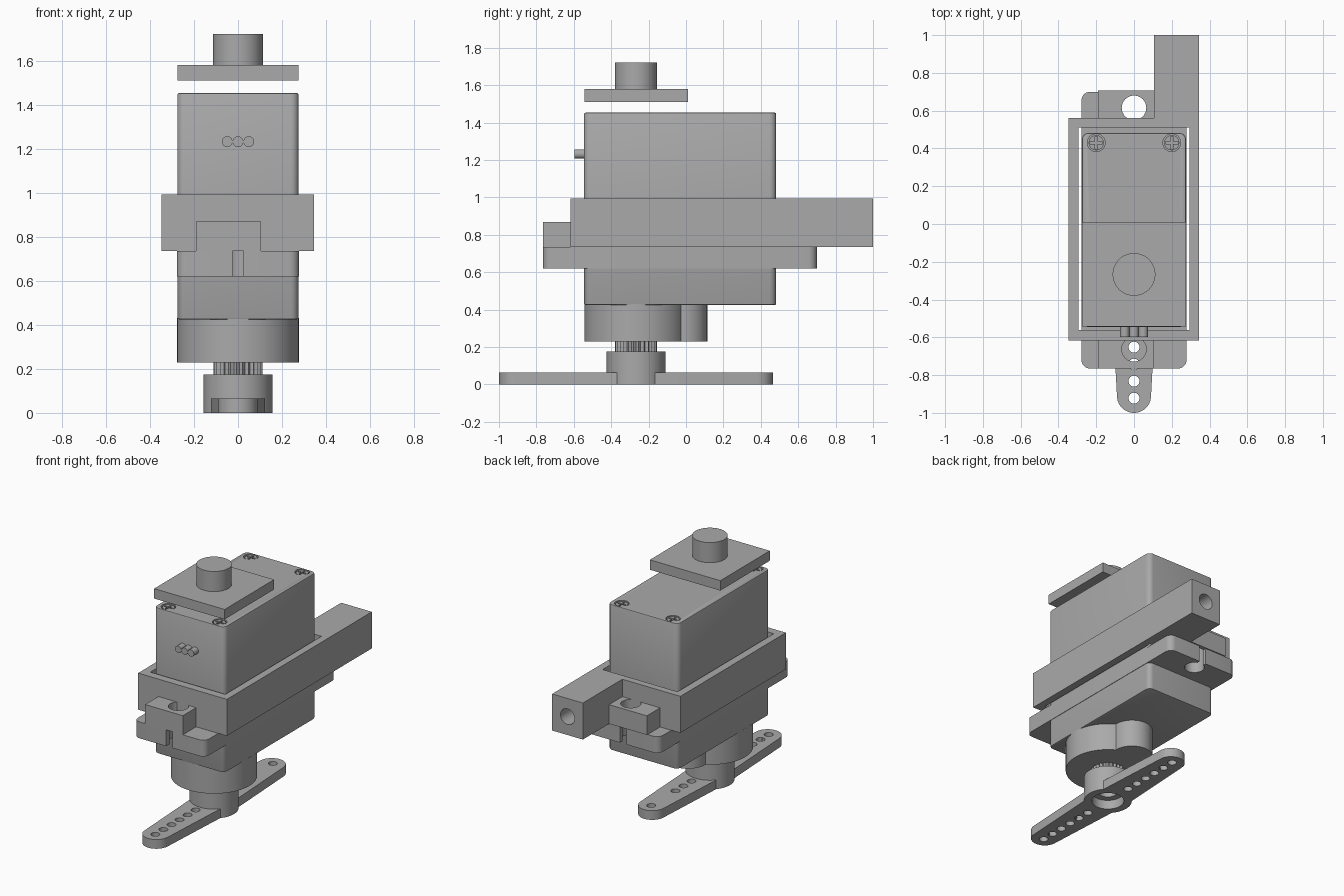
import bpy, bmesh, math
from mathutils import Matrix

if "Cube" in bpy.data.objects:
    bpy.data.objects.remove(bpy.data.objects["Cube"])

grey = bpy.data.materials.new("plain grey")
grey.use_nodes = True
grey.diffuse_color = (0.4, 0.4, 0.4, 1)
grey.node_tree.nodes["Principled BSDF"].inputs["Base Color"].default_value = (0.4, 0.4, 0.4, 1)

AXIS_Y = -0.267   # output shaft position


def finish(name, bm):
    bmesh.ops.recalc_face_normals(bm, faces=bm.faces)
    mesh = bpy.data.meshes.new(name)
    bm.to_mesh(mesh)
    bm.free()
    mesh.materials.append(grey)
    ob = bpy.data.objects.new(name, mesh)
    bpy.context.collection.objects.link(ob)
    return ob


def prism(name, pts, z0, z1):
    bm = bmesh.new()
    face = bm.faces.new([bm.verts.new((x, y, z0)) for x, y in pts])
    top = bmesh.ops.extrude_face_region(bm, geom=[face])["geom"]
    bmesh.ops.translate(bm, vec=(0, 0, z1 - z0),
                        verts=[v for v in top if isinstance(v, bmesh.types.BMVert)])
    return finish(name, bm)


def arc(cx, cy, r, a0, a1, n):
    angles = [math.radians(a0 + (a1 - a0) * i / n) for i in range(n + 1)]
    return [(cx + r * math.cos(a), cy + r * math.sin(a)) for a in angles]


def box(name, x0, x1, y0, y1, z0, z1, r=0):
    if not r:
        return prism(name, [(x0, y0), (x1, y0), (x1, y1), (x0, y1)], z0, z1)
    pts = (arc(x0 + r, y0 + r, r, 180, 270, 6) + arc(x1 - r, y0 + r, r, 270, 360, 6)
           + arc(x1 - r, y1 - r, r, 0, 90, 6) + arc(x0 + r, y1 - r, r, 90, 180, 6))
    return prism(name, pts, z0, z1)


def cylinder(name, x, y, r, z0, z1, n=64):
    return prism(name, arc(x, y, r, 0, 360 - 360 / n, n - 1), z0, z1)


def rod(name, x, z, r, y0, y1, n=32):
    ob = cylinder(name, x, -z, r, y0, y1, n)
    # stand the cylinder along y
    ob.data.transform(Matrix(((1, 0, 0, 0), (0, 0, 1, 0), (0, -1, 0, 0), (0, 0, 0, 1))))
    return ob


def bake(ob):
    bpy.context.view_layer.update()
    deps = bpy.context.evaluated_depsgraph_get()
    mesh = bpy.data.meshes.new_from_object(ob.evaluated_get(deps))
    ob.modifiers.clear()
    ob.data = mesh


def combine(ob, others, operation="DIFFERENCE"):
    for other in others:
        mod = ob.modifiers.new("bool", "BOOLEAN")
        mod.operation, mod.solver, mod.object = operation, "EXACT", other
        bake(ob)
        bpy.data.objects.remove(other)
    return ob


def soften(ob, width):
    mod = ob.modifiers.new("bevel", "BEVEL")
    mod.width, mod.segments = width, 2
    mod.limit_method, mod.angle_limit = "ANGLE", math.radians(60)
    bake(ob)


# Motor case with recessed screws
case = box("motor_case", -0.275, 0.275, -0.545, 0.482, 0.425, 1.453, 0.035)
soften(case, 0.007)
for x in (-0.2, 0.2):
    for y in (-0.49, 0.43):
        combine(case, [cylinder("recess", x, y, 0.047, 1.42, 1.5, 32)])
        screw = cylinder("case_screw", x, y, 0.04, 1.41, 1.449, 32)
        combine(screw, [box("slot", x - 0.032, x + 0.032, y - 0.006, y + 0.006, 1.43, 1.5),
                        box("slot", x - 0.006, x + 0.006, y - 0.032, y + 0.032, 1.43, 1.5)])

# Mounting flange with open keyhole slots
flange = box("mounting_flange", -0.278, 0.278, -0.765, 0.70, 0.62, 0.735, 0.045)
holes = [("front", -0.663, -0.9), ("rear", 0.615, 0.9)]
for side, y, outer in holes:
    combine(flange, [cylinder("hole", 0, y, 0.065, 0.5, 0.9, 40),
                     box("slot", -0.025, 0.025, min(y, outer), max(y, outer), 0.5, 0.9)])

# Bracket frame around the case, with a side arm and two clamp blocks
frame = box("bracket_frame", -0.348, 0.345, -0.617, 0.56, 0.735, 0.993)
arm = box("bracket_arm", 0.105, 0.345, 0.4, 1.0, 0.735, 0.993)
combine(frame, [arm], "UNION")
combine(frame, [box("opening", -0.293, 0.293, -0.56, 0.512, 0.6, 1.1),
                rod("bore", 0.225, 0.865, 0.055, 0.65, 1.1)])
for (side, y, _), (y0, y1) in zip(holes, [(-0.765, -0.61), (0.55, 0.708)]):
    block = box(side + "_clamp_block", -0.19, 0.105, y0, y1, 0.735, 0.87)
    combine(block, [cylinder("hole", 0, y, 0.065, 0.6, 1.0, 40)])

# Gear housing under the case
gears = cylinder("gear_housing", 0, AXIS_Y, 0.276, 0.23, 0.43, 80)
combine(gears, [cylinder("idler_housing", 0, -0.02, 0.134, 0.23, 0.43)], "UNION")

# Toothed output shaft
teeth = 25
cog = []
for i in range(teeth * 2):
    a, r = math.pi * i / teeth, 0.112 if i % 2 else 0.1
    cog.append((r * math.cos(a), AXIS_Y + r * math.sin(a)))
prism("output_shaft", cog, 0.13, 0.24)

# Two-armed horn with a row of holes on each arm
tip = 0.643
outline = (arc(0, AXIS_Y + tip, 0.09, 4, 176, 24) + [(-0.12, AXIS_Y + 0.1), (-0.12, AXIS_Y - 0.1)]
           + arc(0, AXIS_Y - tip, 0.09, 184, 356, 24) + [(0.12, AXIS_Y - 0.1), (0.12, AXIS_Y + 0.1)])
horn = prism("horn", outline, 0, 0.065)
combine(horn, [cylinder("hub", 0, AXIS_Y, 0.157, 0, 0.175)], "UNION")
combine(horn, [cylinder("counterbore", 0, AXIS_Y, 0.105, -0.1, 0.065),
               cylinder("bore", 0, AXIS_Y, 0.06, -0.1, 0.125, 40)])
for sign in (-1, 1):
    for i in range(6):
        y = AXIS_Y + sign * (0.655 - 0.09 * i)
        combine(horn, [cylinder("hole", 0, y, 0.029, -0.1, 0.1, 24)])

# Cable wires leaving the front
for i, name in enumerate(("right_wire", "middle_wire", "left_wire")):
    rod(name, (i - 1) * 0.049, 1.232, 0.0245, -0.597, -0.53, 24)

# Separate cap plate and post above the case
box("cap_plate", -0.275, 0.275, -0.542, 0.01, 1.51, 1.58)
cylinder("cap_post", 0, AXIS_Y, 0.113, 1.58, 1.722)

# Smooth the round walls, keep the edges sharp
bpy.ops.object.select_all(action="DESELECT")
for ob in bpy.context.scene.objects:
    if ob.type == "MESH":
        ob.select_set(True)
        bpy.context.view_layer.objects.active = ob
bpy.ops.object.shade_smooth_by_angle(angle=math.radians(25))
